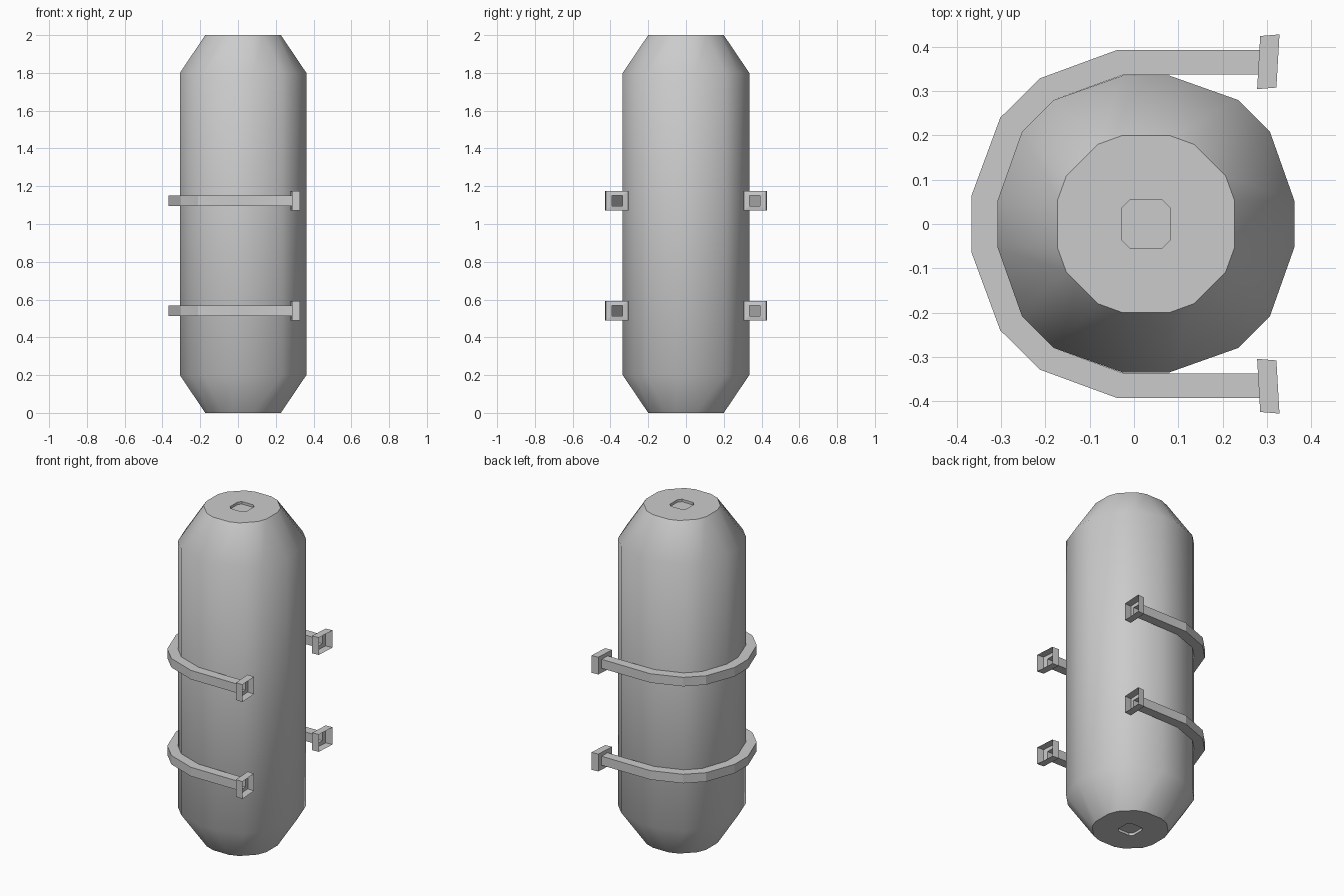
import bpy, bmesh, math

if "Cube" in bpy.data.objects:
    bpy.data.objects.remove(bpy.data.objects["Cube"])

CX = 0.027  # tank axis


def loft(name, rings, cap_first=False, cap_last=False):
    """Skin a list of equal-length point rings into one object."""
    bm = bmesh.new()
    vs = [[bm.verts.new(p) for p in r] for r in rings]
    n = len(vs[0])
    for a, b in zip(vs, vs[1:]):
        for i in range(n):
            j = (i + 1) % n
            bm.faces.new((a[i], a[j], b[j], b[i]))
    if cap_first:
        bm.faces.new(vs[0][::-1])
    if cap_last:
        bm.faces.new(vs[-1])
    me = bpy.data.meshes.new(name)
    bm.to_mesh(me)
    bm.free()
    ob = bpy.data.objects.new(name, me)
    bpy.context.collection.objects.link(ob)
    return ob


def ring16(quadrant, z):
    """Turn four first-quadrant points into a full 16-point ring."""
    pts = []
    for k in range(4):
        for x, y in quadrant:
            for _ in range(k):
                x, y = -y, x
            pts.append((CX + x, y, z))
    return pts


# Tank: rounded 16-sided body, tapered ends, shallow socket in each cap
body = [(0.335, 0.053), (0.28, 0.208), (0.208, 0.28), (0.053, 0.335)]
neck = [(0.2, 0.053), (0.18, 0.108), (0.108, 0.18), (0.053, 0.2)]
socket = [(0.054, 0.018), (0.054, 0.037), (0.037, 0.054), (0.018, 0.054)]
profile = [(socket, 0.015), (socket, 0), (neck, 0), (body, 0.2),
           (body, 1.8), (neck, 2), (socket, 2), (socket, 1.985)]
tank = loft("tank", [ring16(q, z) for q, z in profile], True, True)
bpy.context.view_layer.objects.active = tank
tank.select_set(True)
bpy.ops.object.shade_smooth_by_angle(angle=math.radians(45))
tank.select_set(False)

# Straps: hollow square tube round the back, flared to open sockets at both ends
inner = [(0.285, 0.337), (0.08, 0.337), (-0.026, 0.336), (-0.181, 0.28), (-0.253, 0.208), (-0.308, 0.053)]
outer = [(0.285, 0.393), (0.09, 0.393), (-0.038, 0.393), (-0.212, 0.329), (-0.302, 0.24), (-0.367, 0.064)]


def strap(name, z):
    h = 0.027
    half = []
    # socket mouth and socket back, slightly tilted
    for x, y in ((0.325, 0.368), (0.2815, 0.3645)):
        a, b = (x - 0.0035, y - 0.06), (x + 0.0035, y + 0.06)
        half.append((a, b, 0.052))
    half += [(a, b, h) for a, b in zip(inner, outer)]
    mirrored = [((a[0], -a[1]), (b[0], -b[1]), t) for a, b, t in reversed(half)]
    rings = [[(*a, z - t), (*b, z - t), (*b, z + t), (*a, z + t)]
             for a, b, t in half + mirrored]
    return loft(name, [r[::-1] for r in rings])


strap("upper_strap", 1.123)
strap("lower_strap", 0.541)
